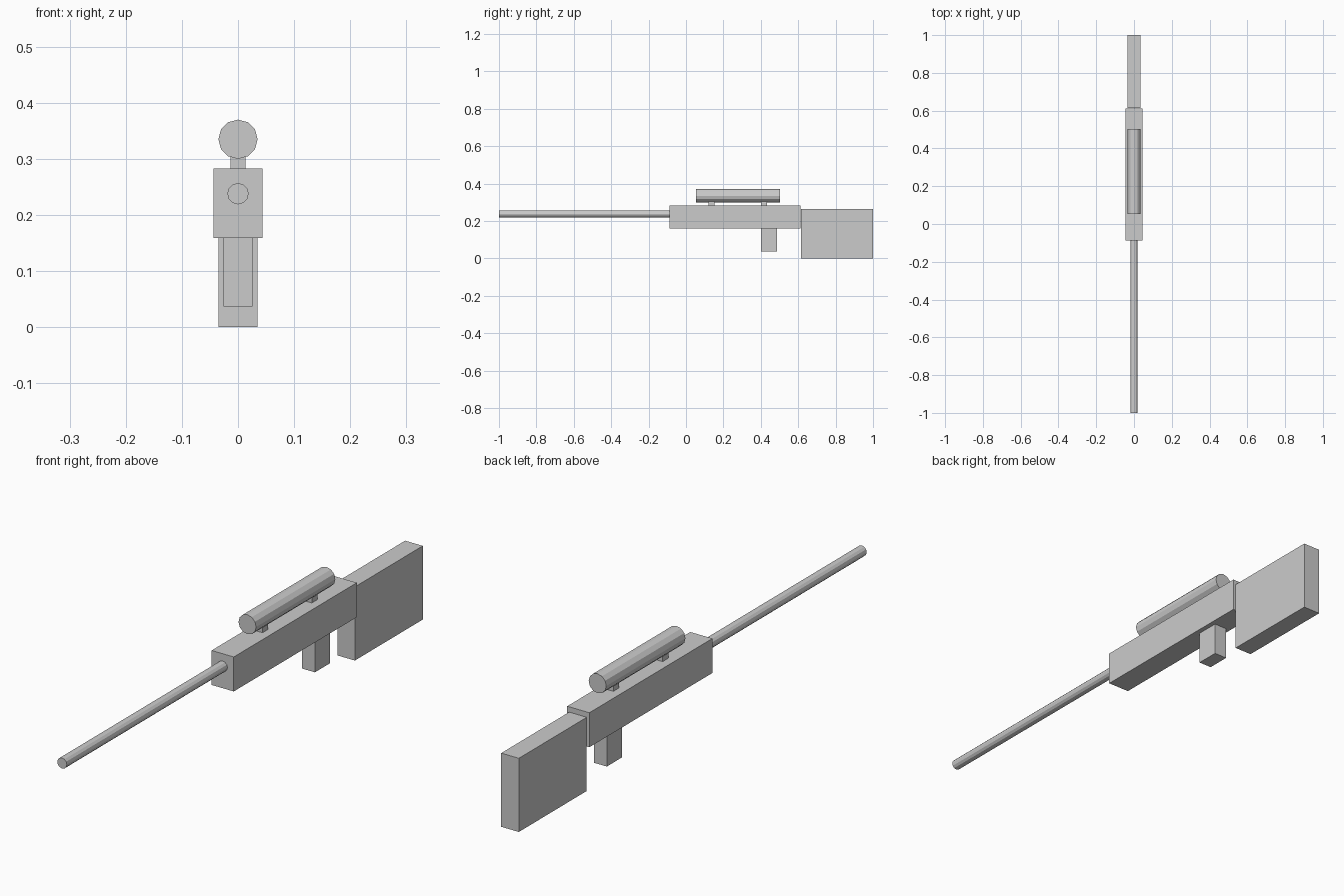
import bpy
import math

if "Cube" in bpy.data.objects:
    bpy.data.objects.remove(bpy.data.objects["Cube"])

grey = bpy.data.materials.new("plain_grey")
grey.diffuse_color = (0.6, 0.6, 0.6, 1)
grey.use_nodes = True
grey.node_tree.nodes["Principled BSDF"].inputs["Base Color"].default_value = grey.diffuse_color


def finish(name):
    ob = bpy.context.object
    ob.name = name
    ob.data.materials.append(grey)
    return ob


def box(name, half_width, y0, y1, z0, z1):
    """Block centred on x = 0, given its y and z extents."""
    bpy.ops.mesh.primitive_cube_add(size=1, location=(0, (y0 + y1) / 2, (z0 + z1) / 2))
    bpy.context.object.scale = (2 * half_width, y1 - y0, z1 - z0)
    bpy.ops.object.transform_apply(location=False, rotation=False, scale=True)
    return finish(name)


def tube(name, radius, y0, y1, z, sides):
    """Capped faceted cylinder running along y."""
    bpy.ops.mesh.primitive_cylinder_add(
        vertices=sides, radius=radius, depth=y1 - y0,
        location=(0, (y0 + y1) / 2, z), rotation=(math.pi / 2, 0, 0))
    return finish(name)


# Main body, rear stock and hand grip
box("receiver", 0.044, -0.087, 0.612, 0.159, 0.283)
box("stock", 0.035, 0.614, 1.0, 0.0, 0.265)
box("grip", 0.026, 0.40, 0.487, 0.037, 0.16)

# Long barrel
tube("barrel", 0.019, -1.0, -0.08, 0.238, 12)

# Sight tube on two small mounts
tube("scope", 0.035, 0.053, 0.503, 0.335, 12)
for name, y in (("front_mount", 0.136), ("rear_mount", 0.416)):
    box(name, 0.0135, y - 0.016, y + 0.016, 0.28, 0.306)
